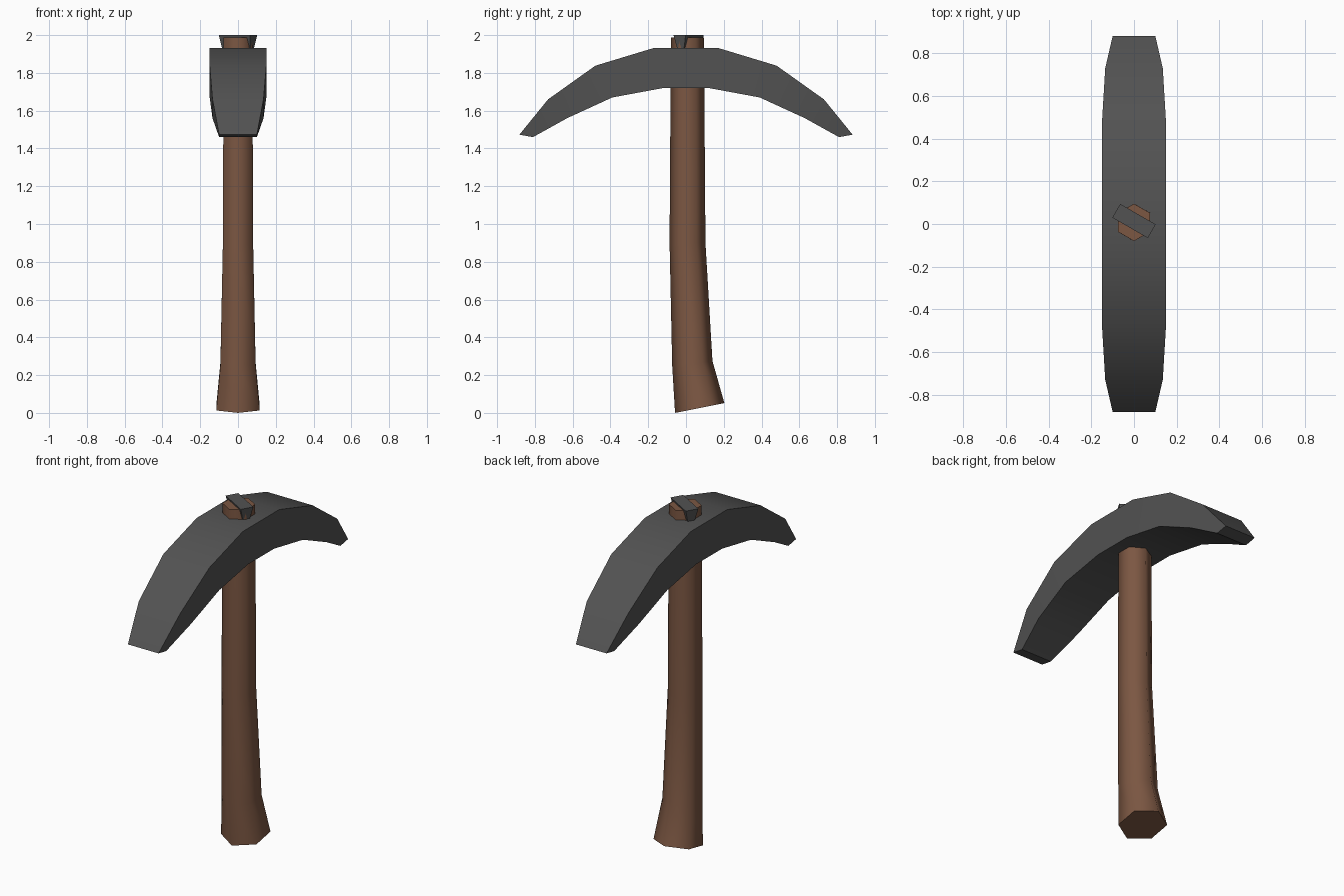
import bpy, bmesh, math

if "Cube" in bpy.data.objects:
    bpy.data.objects.remove(bpy.data.objects["Cube"])


def material(name, color):
    m = bpy.data.materials.new(name)
    m.diffuse_color = color
    m.use_nodes = True
    m.node_tree.nodes["Principled BSDF"].inputs["Base Color"].default_value = m.diffuse_color
    return m


def loft(name, rings, mat, angle):
    """Skin a list of equal-length vertex rings and cap both ends."""
    bm = bmesh.new()
    loops = [[bm.verts.new(p) for p in ring] for ring in rings]
    n = len(loops[0])
    for a, b in zip(loops, loops[1:]):
        for i in range(n):
            j = (i + 1) % n
            bm.faces.new((a[i], a[j], b[j], b[i]))
    bm.faces.new(loops[0])
    bm.faces.new(loops[-1])
    bmesh.ops.recalc_face_normals(bm, faces=bm.faces)
    me = bpy.data.meshes.new(name)
    bm.to_mesh(me)
    bm.free()
    me.materials.append(mat)
    ob = bpy.data.objects.new(name, me)
    bpy.context.collection.objects.link(ob)
    bpy.ops.object.select_all(action='DESELECT')
    bpy.context.view_layer.objects.active = ob
    ob.select_set(True)
    bpy.ops.object.shade_smooth_by_angle(angle=math.radians(angle))
    return ob


wood = material("wood", (0.20, 0.095, 0.055, 1))
iron = material("iron", (0.085, 0.085, 0.085, 1))

# Curved head: half width, top (y, z), bottom (y, z), mirrored in y
half = [(0.15, 0.17, 1.932, 0.12, 1.72),
        (0.15, 0.48, 1.838, 0.39, 1.67),
        (0.135, 0.73, 1.66, 0.63, 1.56),
        (0.10, 0.882, 1.473, 0.81, 1.46)]


def head_ring(s, w, ty, tz, by, bz):
    return [(-w, s * ty, tz), (w, s * ty, tz), (w, s * by, bz), (-w, s * by, bz)]


loft("pick_head", [head_ring(-1, *h) for h in reversed(half)]
     + [head_ring(1, *h) for h in half], iron, 35)

# Six-sided handle: half width, back (y, z), front (y, z)
sections = [(0.115, -0.058, 0.0, 0.203, 0.052),
            (0.093, -0.073, 0.25, 0.14, 0.275),
            (0.080, -0.087, 0.90, 0.103, 0.90),
            (0.076, -0.080, 1.988, 0.095, 1.988)]


def handle_ring(w, y0, z0, y1, z1):
    ring = []
    for i in range(6):
        a = math.radians(60 * i)
        t = (1 + math.cos(a)) / 2
        ring.append((w * math.sin(a) / math.sin(math.pi / 3),
                     y0 + (y1 - y0) * t, z0 + (z1 - z0) * t))
    return ring


loft("handle", [handle_ring(*s) for s in sections], wood, 65)


# Tapered wedge driven into the handle top
def wedge_ring(l, t, z):
    return [(x, y, z) for x, y in ((-l, -t), (l, -t), (l, t), (-l, t))]


wedge = loft("wedge", [wedge_ring(0.075, 0.005, 1.86),
                       wedge_ring(0.096, 0.037, 2.0)], iron, 30)
wedge.location = (0, 0.014, 0)
wedge.rotation_euler = (0, 0, math.radians(-30))
